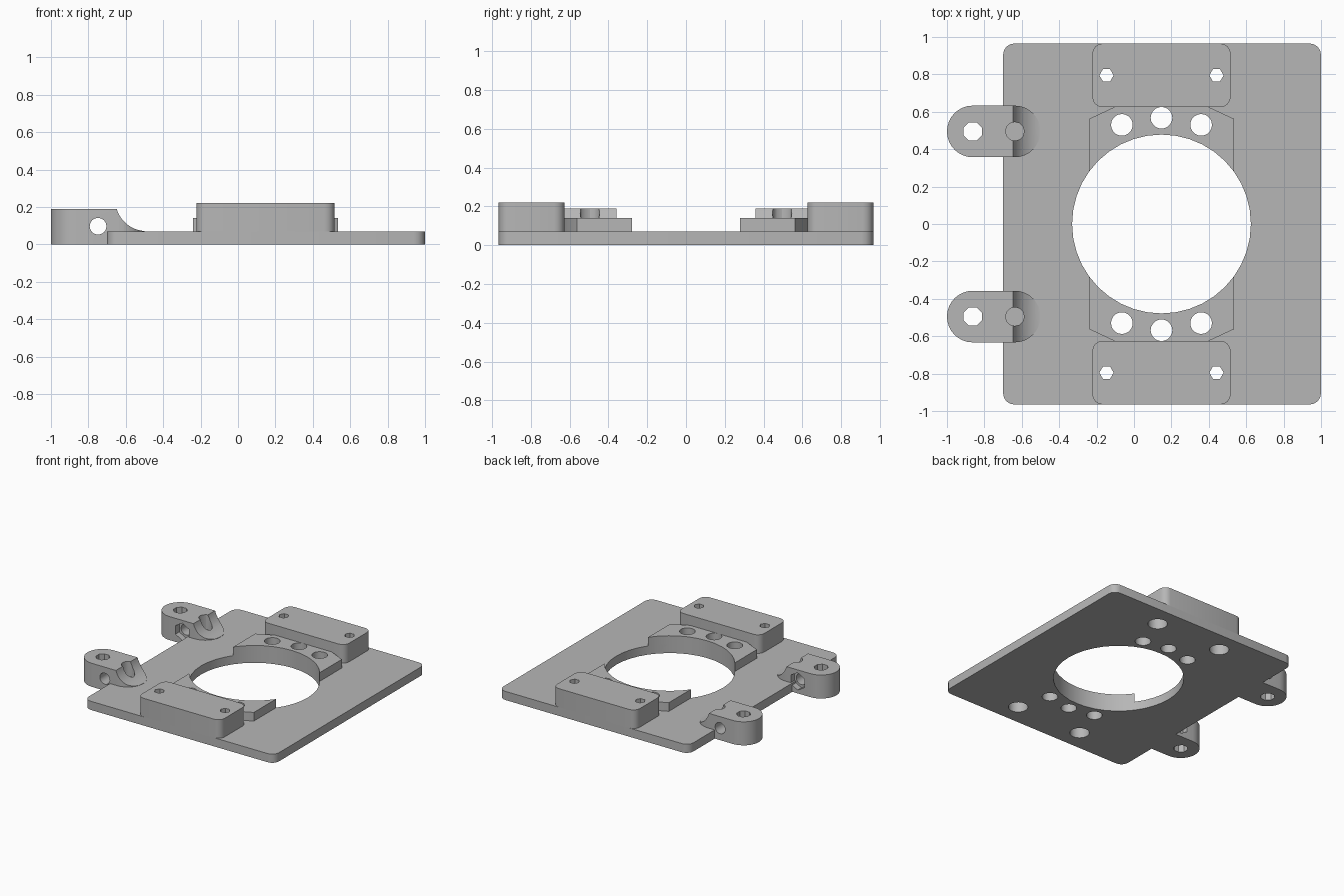
import bpy, bmesh
from math import pi, cos, sin

cube = bpy.data.objects.get("Cube")
if cube:
    bpy.data.objects.remove(cube, do_unlink=True)

grey = bpy.data.materials.new("plain grey")
grey.use_nodes = True
grey.diffuse_color = (0.47, 0.47, 0.47, 1)
grey.node_tree.nodes["Principled BSDF"].inputs["Base Color"].default_value = (0.47, 0.47, 0.47, 1)


def arc(cx, cy, r, start, end, steps):
    return [(cx + r * cos(start + (end - start) * i / steps),
             cy + r * sin(start + (end - start) * i / steps)) for i in range(steps + 1)]


def rounded(x0, x1, y0, y1, r):
    corners = [(x1 - r, y1 - r), (x0 + r, y1 - r), (x0 + r, y0 + r), (x1 - r, y0 + r)]
    return [p for k, (x, y) in enumerate(corners)
            for p in arc(x, y, r, k * pi / 2, (k + 1) * pi / 2, 4)]


def circle(x, y, r, sides, turn=0):
    return arc(x, y, r, turn, turn + 2 * pi, sides)[:-1]


def prism(name, outline, low, high, along_y=False):
    """Extrude an outline along z, or an x-z outline along y."""
    bm = bmesh.new()
    place = (lambda u, v: (u, low, v)) if along_y else (lambda u, v: (u, v, low))
    face = bm.faces.new([bm.verts.new(place(u, v)) for u, v in outline])
    new = bmesh.ops.extrude_face_region(bm, geom=[face])["geom"]
    shift = (0, high - low, 0) if along_y else (0, 0, high - low)
    bmesh.ops.translate(bm, vec=shift,
                        verts=[v for v in new if isinstance(v, bmesh.types.BMVert)])
    bmesh.ops.recalc_face_normals(bm, faces=bm.faces)
    mesh = bpy.data.meshes.new(name)
    bm.to_mesh(mesh)
    bm.free()
    mesh.materials.append(grey)
    obj = bpy.data.objects.new(name, mesh)
    bpy.context.collection.objects.link(obj)
    return obj


def cut(obj, outline, low, high, along_y=False):
    cutter = prism("cutter", outline, low, high, along_y)
    cutter.hide_render = True
    mod = obj.modifiers.new("cut", "BOOLEAN")
    mod.operation, mod.solver, mod.object = "DIFFERENCE", "EXACT", cutter
    bpy.context.view_layer.objects.active = obj
    bpy.ops.object.modifier_apply(modifier=mod.name)
    bpy.data.objects.remove(cutter, do_unlink=True)


CX, TOP = 0.147, 0.07
bore = circle(CX, 0, 0.478, 40)
parts = []

# Base plate with the large central opening
plate = prism("base_plate", rounded(-0.7, 1, -0.965, 0.965, 0.06), 0, TOP)
cut(plate, bore, -0.1, 0.3)
parts.append(plate)

for side, label in ((-1, "front"), (1, "back")):
    # Raised pad around the opening, with three round holes
    pad = prism(label + "_pad",
                [(-0.24, side * 0.2), (0.535, side * 0.2), (0.535, side * 0.562),
                 (0.4, side * 0.625), (-0.106, side * 0.625), (-0.24, side * 0.562)],
                TOP, 0.14)
    cut(pad, bore, 0, 0.3)
    for dx, y in ((-0.212, 0.53), (0, 0.568), (0.212, 0.53)):
        hole = circle(CX + dx, side * y, 0.058, 20)
        cut(pad, hole, 0, 0.3)
        cut(plate, hole, -0.1, 0.2)

    # Mounting block with hexagonal holes and wider bores underneath
    y0, y1 = sorted((side * 0.625, side * 0.965))
    block = prism(label + "_block", rounded(-0.223, 0.517, y0, y1, 0.055), TOP, 0.22)
    for dx in (-0.294, 0.294):
        x, y = CX + dx, side * 0.795
        cut(block, circle(x, y, 0.038, 6), 0, 0.4)
        cut(block, circle(x, y, 0.072, 20), 0, 0.12)
        cut(plate, circle(x, y, 0.072, 20), -0.1, 0.2)

    # Hinge lug: round ended, scooped down to the plate, bored both ways
    y = side * 0.495
    ends = (arc(-0.862, y, 0.138, pi / 2, 3 * pi / 2, 16)
            + arc(-0.638, y, 0.138, -pi / 2, pi / 2, 16))
    lug = prism(label + "_lug", ends, 0, 0.19)
    cut(lug, circle(-0.49, 0.236, 0.165, 48), y - 0.3, y + 0.3, True)
    cut(lug, circle(-0.862, y, 0.053, 8, pi / 8), -0.1, 0.3)
    cut(lug, circle(-0.637, y, 0.05, 12), 0.069, 0.3)
    cut(lug, circle(-0.748, 0.097, 0.045, 16), y - 0.3, y + 0.3, True)
    p0, p1 = sorted((side * 0.3, side * 0.405))
    cut(lug, circle(-0.748, 0.097, 0.07, 6, pi / 6), p0, p1, True)
    parts += [pad, block, lug]

# Smooth the round walls and keep the edges crisp
bpy.ops.object.select_all(action="DESELECT")
for part in parts:
    part.select_set(True)
bpy.context.view_layer.objects.active = plate
bpy.ops.object.shade_smooth_by_angle(angle=pi / 6)
